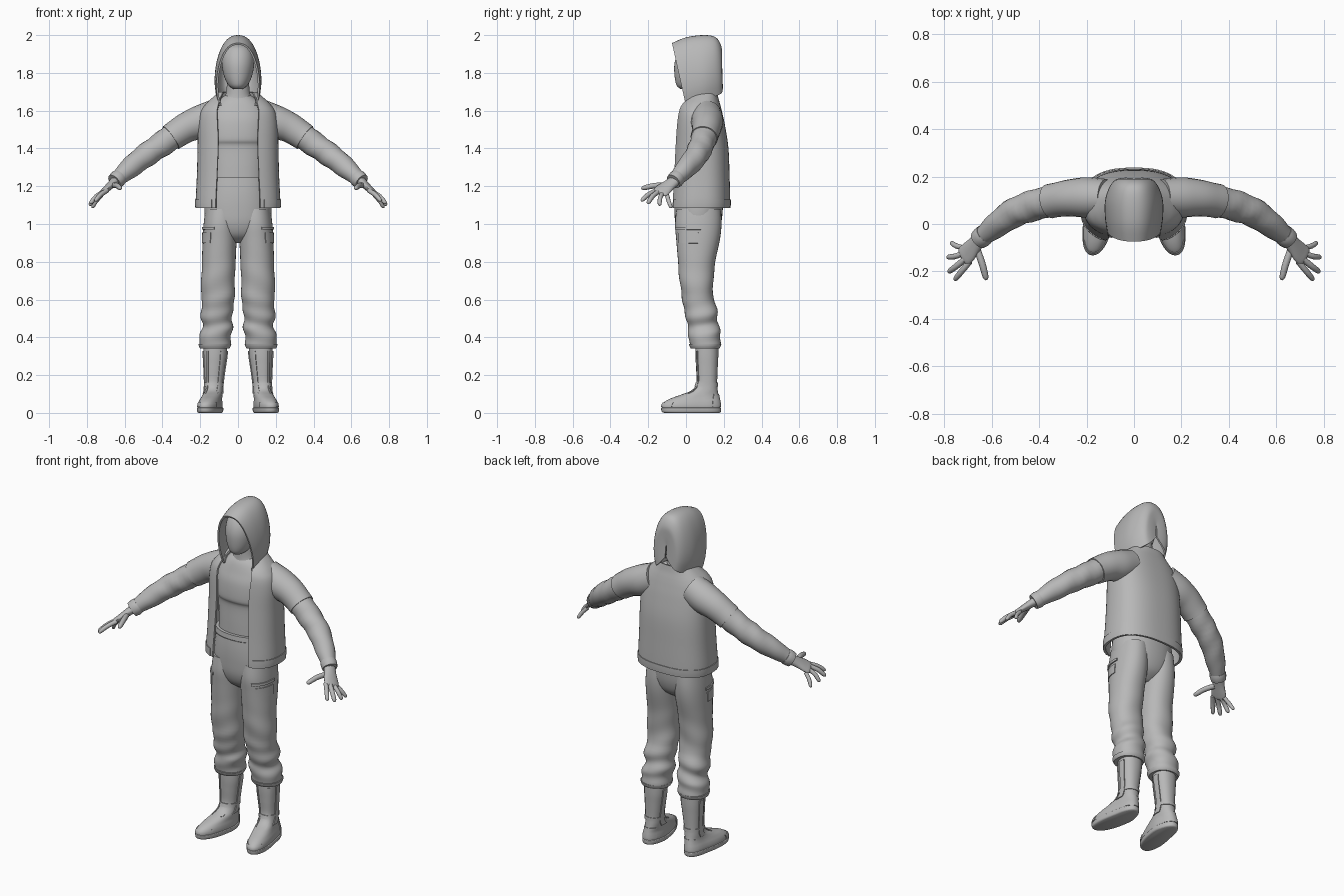
import bpy, math
from mathutils import Vector

grey = bpy.data.materials.new("plain grey")
grey.diffuse_color = (0.48, 0.48, 0.48, 1)


def spow(v, p):
    return math.copysign(abs(v) ** p, v)


def spline(keys, n=5):
    """Smooth interpolation through a list of equal-length tuples."""
    out = []
    for i in range(len(keys) - 1):
        a, b = keys[max(i - 1, 0)], keys[i]
        c, d = keys[i + 1], keys[min(i + 2, len(keys) - 1)]
        for k in range(n):
            t = k / n
            out.append(tuple(q + 0.5 * t * (r - p + t * (2 * p - 5 * q + 4 * r - s + t * (3 * (q - r) + s - p)))
                             for p, q, r, s in zip(a, b, c, d)))
    return out + [tuple(keys[-1])]


def skin(name, rings, closed=True, thick=0, mirror=False, angle=45):
    """Join rings of points into a surface; open sheets get thickness."""
    n = len(rings[0])
    faces = []
    for i in range(len(rings) - 1):
        for j in range(n if closed else n - 1):
            k = (j + 1) % n
            faces.append((i * n + j, i * n + k, (i + 1) * n + k, (i + 1) * n + j))
    if closed:
        faces.append(tuple(reversed(range(n))))
        faces.append(tuple(range((len(rings) - 1) * n, len(rings) * n)))
    me = bpy.data.meshes.new(name)
    me.from_pydata([tuple(p) for r in rings for p in r], [], faces)
    me.materials.append(grey)
    ob = bpy.data.objects.new(name, me)
    bpy.context.collection.objects.link(ob)
    bpy.ops.object.select_all(action='DESELECT')
    ob.select_set(True)
    bpy.context.view_layer.objects.active = ob
    if thick:
        m = ob.modifiers.new("thickness", 'SOLIDIFY')
        m.thickness, m.offset = thick, -1
        bpy.ops.object.modifier_apply(modifier=m.name)
    if mirror:
        m = ob.modifiers.new("mirror", 'MIRROR')
        m.use_mirror_merge = False
        bpy.ops.object.modifier_apply(modifier=m.name)
    bpy.ops.object.shade_smooth_by_angle(angle=math.radians(angle))
    return ob


def body(name, keys, p=0.9, n=36, arc=None, zr=None, grow=0.0, fold=None, skew=0.0, opening=False, **kw):
    """Horizontal sections. Key: z, centre x, half width, front y, back y (, half opening)."""
    rings = []
    for s in spline(keys):
        z, cx, hw, yf, yb = s[:5]
        if zr and not zr[0] <= z <= zr[1]:
            continue
        a0, a1 = (math.radians(arc[0]), math.radians(arc[1])) if arc else (0, math.tau)
        if opening:
            a0 = math.asin(min(1, s[5] / hw) ** (1 / p))
            a1 = math.tau - a0
        sheet = opening or arc
        cy, ry = (yf + yb) / 2, (yb - yf) / 2
        ring = []
        for j in range(n):
            a = a0 + (a1 - a0) * j / (n - 1 if sheet else n)
            f = fold(z, a) if fold else 0
            x = cx + (hw + grow + f) * spow(math.sin(a), p)
            y = cy - (ry + grow + f) * spow(math.cos(a), p)
            ring.append((x + skew * max(0, 0.08 - y), y, z))
        rings.append(ring)
    sheet = opening or arc
    return skin(name, rings, closed=not sheet, thick=kw.pop("thick", 0.007) if sheet else 0, **kw)


def tube(name, keys, ref, n=20, steps=5, fold=None, **kw):
    """Round sections along a path. Key: x, y, z, radius along ref, other radius."""
    ks = spline(keys, steps)
    pts = [Vector(k[:3]) for k in ks]
    rings = []
    for i, k in enumerate(ks):
        t = (pts[min(i + 1, len(ks) - 1)] - pts[max(i - 1, 0)]).normalized()
        u = Vector(ref)
        u = (u - t * u.dot(t)).normalized()
        v = t.cross(u)
        ring = []
        for j in range(n):
            a = math.tau * j / n
            f = fold(k[0], a) if fold else 0
            ring.append(pts[i] + u * (k[3] + f) * math.cos(a) + v * (k[4] + f) * math.sin(a))
        rings.append(ring)
    return skin(name, rings, mirror=True, **kw)


# Head and neck
body("head", [(1.715, 0, .025, -.03, .03), (1.735, 0, .05, -.05, .08), (1.78, 0, .073, -.06, .12),
              (1.84, 0, .085, -.062, .14), (1.89, 0, .083, -.05, .14), (1.93, 0, .066, -.025, .12),
              (1.95, 0, .035, .01, .085), (1.957, 0, .008, .04, .06)], p=1)
body("neck", [(1.60, 0, .12, -.01, .15), (1.65, 0, .09, .005, .14), (1.69, 0, .064, .01, .125),
              (1.80, 0, .056, .01, .12)], p=1)

# Shirt with a soft chest fold
body("shirt", [(1.18, 0, .15, -.045, .17), (1.30, 0, .152, -.042, .18), (1.41, 0, .16, -.038, .18),
               (1.45, 0, .165, -.05, .18), (1.54, 0, .165, -.042, .18), (1.60, 0, .15, -.022, .17),
               (1.65, 0, .11, -.002, .15), (1.68, 0, .07, .02, .13)])

# Open jacket and its hem band
jacket = [(1.085, 0, .222, -.085, .232, .118), (1.13, 0, .224, -.083, .234, .118), (1.25, 0, .218, -.075, .231, .112),
          (1.40, 0, .214, -.066, .225, .106), (1.52, 0, .212, -.058, .207, .108), (1.59, 0, .20, -.05, .192, .112),
          (1.63, 0, .175, -.036, .182, .105), (1.665, 0, .14, -.005, .172, .095), (1.70, 0, .10, .03, .165, .08)]
body("jacket", jacket, p=.8, n=48, opening=True, thick=.01)
body("jacket_hem", jacket, p=.8, n=48, arc=(33, 327), zr=(1.08, 1.131), grow=.004, thick=.006)

# Hood: arches swept from the rim to the back
hood = []
for ty, tz, by, bz, hw in spline([(-.074, 1.958, .0, 1.625, .122), (.0, 1.988, .045, 1.64, .130),
                                  (.09, 2.0, .10, 1.66, .130), (.155, 1.99, .15, 1.675, .112),
                                  (.186, 1.945, .185, 1.69, .085), (.190, 1.89, .195, 1.715, .05),
                                  (.188, 1.83, .192, 1.76, .004)], 4):
    arch = []
    for j in range(33):
        a = math.pi * (1 - j / 32)
        s = max(0, math.sin(a)) ** .85
        x = hw * spow(math.cos(a), .85) * (1 - .2 * (1 - s) ** 5)
        arch.append((x, by + (ty - by) * s, bz + (tz - bz) * s))
    hood.append(arch)
skin("hood", hood, closed=False, thick=.01)

# Arms: long undersleeve, short jacket sleeve on top, cuff
wave = lambda x, a: .003 * math.sin(x * 75 + 2 * a) * max(0, 1 - abs(x - .45) / .2)
tube("undersleeve", [(.20, .11, 1.545, .075, .075), (.30, .105, 1.495, .068, .07), (.40, .085, 1.425, .066, .066),
                     (.50, .05, 1.355, .062, .062), (.58, -.005, 1.29, .053, .054), (.625, -.042, 1.25, .042, .043),
                     (.652, -.064, 1.226, .036, .036)], (0, 1, 0), fold=wave)
tube("jacket_sleeve", [(.12, .11, 1.575, .08, .085), (.20, .112, 1.54, .085, .088), (.27, .11, 1.512, .078, .08),
                       (.325, .102, 1.478, .073, .075), (.355, .096, 1.457, .073, .073)], (0, 1, 0))
tube("sleeve_cuff", [(.628, -.043, 1.248, .043, .044), (.640, -.054, 1.237, .045, .046),
                     (.655, -.067, 1.224, .041, .042)], (0, 1, 0), steps=2)

# Hands
across = (.03, .065, -.023)
tube("palm", [(.645, -.055, 1.232, .032, .026), (.672, -.088, 1.208, .036, .021), (.70, -.12, 1.182, .044, .017),
              (.718, -.137, 1.166, .042, .014), (.724, -.143, 1.160, .03, .006)], across)
fingers = {"index": ((.692, -.158, 1.178), (.727, -.20, 1.155), (.757, -.237, 1.122), .0125),
           "middle": ((.711, -.146, 1.172), (.749, -.178, 1.146), (.783, -.203, 1.108), .013),
           "ring": ((.722, -.125, 1.162), (.757, -.137, 1.138), (.787, -.14, 1.098), .012),
           "little": ((.722, -.100, 1.152), (.750, -.092, 1.122), (.772, -.078, 1.085), .011),
           "thumb": ((.662, -.105, 1.205), (.640, -.168, 1.203), (.622, -.236, 1.188), .0145)}
for label, (a, b, c, r) in fingers.items():
    a, b, c = Vector(a), Vector(b), Vector(c)
    d = b.lerp(c, .8)
    tube(label + "_finger", [(*a, r, r), (*b, r, r), (*d, r * .85, r * .85), (*c, r * .25, r * .25)],
         across if label != "thumb" else (1, 0, 0), n=12, steps=3)

# Trousers: hips, waistband and gathered legs
hips = [(.90, 0, .05, .02, .11), (.94, 0, .12, -.03, .16), (1.0, 0, .168, -.055, .185), (1.08, 0, .178, -.062, .195),
        (1.16, 0, .17, -.062, .195), (1.245, 0, .158, -.055, .185)]
body("hips", hips)
body("waistband", hips, zr=(1.205, 1.246), grow=.006)
body("waist_cord", hips, zr=(1.215, 1.232), grow=.010)
folds = lambda z, a: (.007 * math.sin(z * 62 + 1.6 * math.cos(a - .8)) * max(0, 1 - abs(z - .47) / .17)
                      + .004 * math.sin(z * 36 + 2 * math.sin(a)) * max(0, 1 - abs(z - .62) / .22))
leg = [(.342, .123, .076, .028, .175), (.365, .122, .084, .018, .184), (.42, .117, .082, .014, .182),
       (.46, .111, .080, .004, .172), (.52, .110, .083, -.002, .168), (.60, .108, .087, -.02, .148),
       (.70, .105, .089, -.034, .145), (.80, .102, .089, -.042, .155), (.92, .097, .090, -.052, .180),
       (1.0, .094, .088, -.058, .188), (1.08, .090, .082, -.05, .185)]
body("trouser_leg", leg, p=.92, fold=folds, mirror=True)
body("trouser_hem", leg, p=.92, zr=(.34, .365), grow=.003, mirror=True)
body("pocket_flap", leg, p=.92, n=14, arc=(18, 95), zr=(.955, .99), grow=.007, mirror=True)
body("pocket", leg, p=.92, n=14, arc=(30, 90), zr=(.895, .96), grow=.004, mirror=True)

# Boots: foot and shaft in one, sole, toe band and shaft strips
boot = [(.012, .138, .057, -.122, .178), (.035, .138, .060, -.128, .182), (.055, .137, .058, -.118, .180),
        (.075, .135, .053, -.085, .176), (.095, .132, .050, -.03, .172), (.12, .130, .048, .03, .168),
        (.16, .128, .048, .055, .165), (.24, .124, .055, .053, .168), (.30, .121, .061, .05, .171),
        (.36, .120, .063, .05, .171)]
body("boot", boot, skew=.17, mirror=True)
body("boot_sole", [(0, .138, .056, -.115, .175), (.006, .138, .062, -.128, .184), (.024, .138, .064, -.132, .186),
                   (.028, .138, .060, -.128, .182)], skew=.17, mirror=True)
body("boot_toe_cap", boot, n=20, arc=(-52, 52), zr=(.028, .058), grow=.004, skew=.17, mirror=True, thick=.006)
body("boot_heel_cap", boot, n=20, arc=(135, 225), zr=(.028, .10), grow=.004, skew=.17, mirror=True, thick=.006)
for label, a, b in (("outer", 80, 108), ("inner", 252, 280), ("front_outer", 28, 40), ("front_inner", 320, 332)):
    body("boot_strip_" + label, boot, n=8, arc=(a, b), zr=(.10, .33), grow=.005, skew=.17, mirror=True, thick=.006)
body("boot_ankle_strap", boot, zr=(.135, .165), grow=.004, skew=.17, mirror=True)
